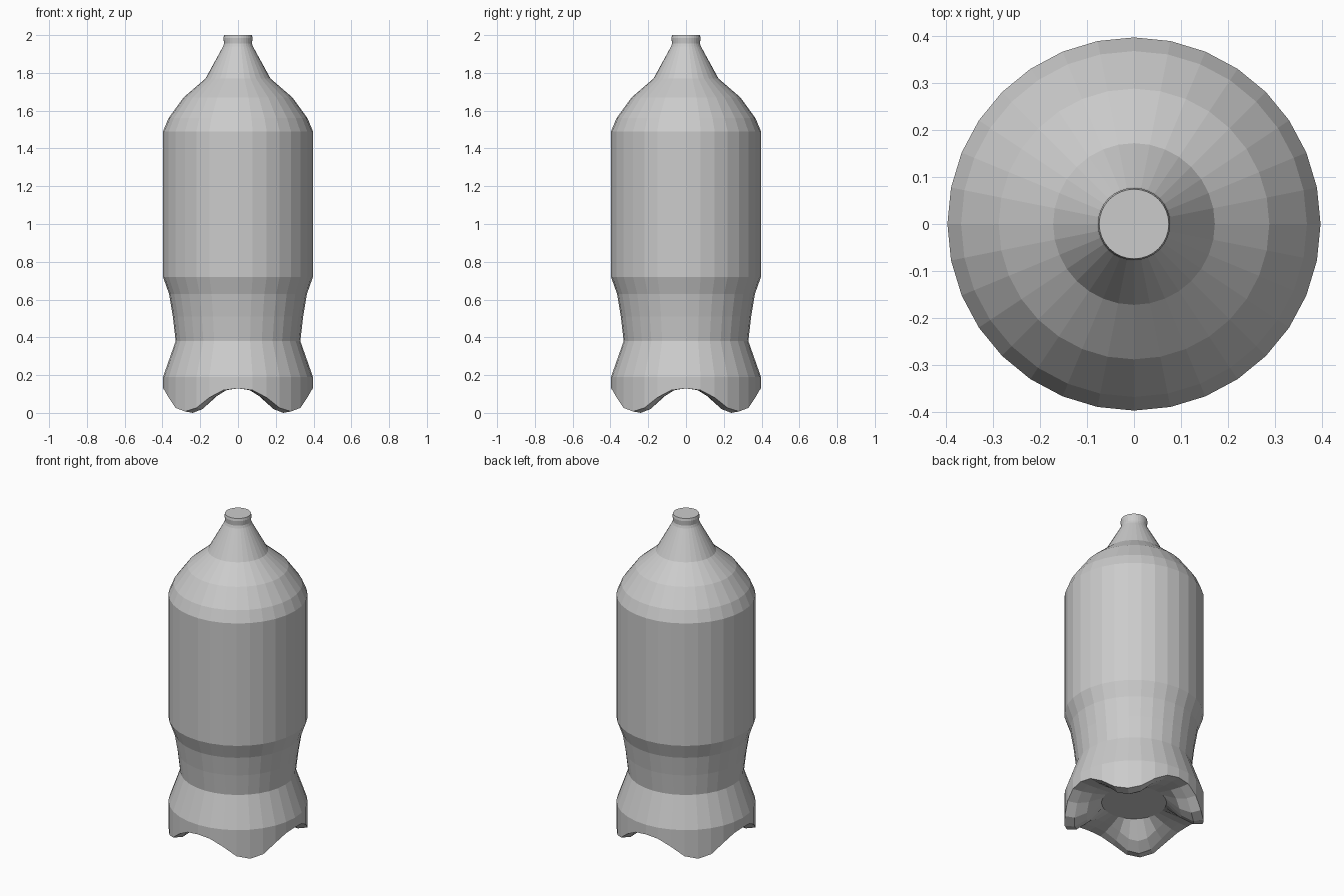
import bpy, bmesh, math

if "Cube" in bpy.data.objects:
    bpy.data.objects.remove(bpy.data.objects["Cube"])

SEG = 32

# body profile from the mouth down to the last full ring (radius, height)
profile = [(0.074, 2.0), (0.077, 1.985), (0.074, 1.955), (0.079, 1.94), (0.172, 1.77),
           (0.288, 1.67), (0.368, 1.56), (0.397, 1.49), (0.397, 0.72), (0.365, 0.63),
           (0.345, 0.51), (0.33, 0.38), (0.397, 0.19)]

# four-footed base: (radius, valley height, how far the foot drops)
base = [(0.397, 0.13, 0.94), (0.34, 0.13, 1.0), (0.27, 0.133, 0.7), (0.185, 0.14, 0.0)]
# drop by number of segments away from a valley
drop = [0.0, 0.08, 0.4, 0.85, 1.0]


def foot_weight(i):
    k = i % 8
    return drop[min(k, 8 - k)]


def ring(bm, radius, height):
    verts = []
    for i in range(SEG):
        a = 2 * math.pi * i / SEG
        verts.append(bm.verts.new((radius * math.cos(a), radius * math.sin(a), height(i))))
    return verts


bm = bmesh.new()
rings = [ring(bm, r, lambda i, z=z: z) for r, z in profile]
rings += [ring(bm, r, lambda i, z=z, f=f: z - 0.13 * f * foot_weight(i)) for r, z, f in base]

# walls between rings
for top, low in zip(rings, rings[1:]):
    for i in range(SEG):
        j = (i + 1) % SEG
        bm.faces.new((top[i], low[i], low[j], top[j]))

# closed mouth and central base disc
bm.faces.new(rings[0])
bm.faces.new(rings[-1][::-1])
bmesh.ops.recalc_face_normals(bm, faces=bm.faces)

mesh = bpy.data.meshes.new("bottle")
bm.to_mesh(mesh)
bm.free()
bottle = bpy.data.objects.new("bottle", mesh)
bpy.context.collection.objects.link(bottle)
